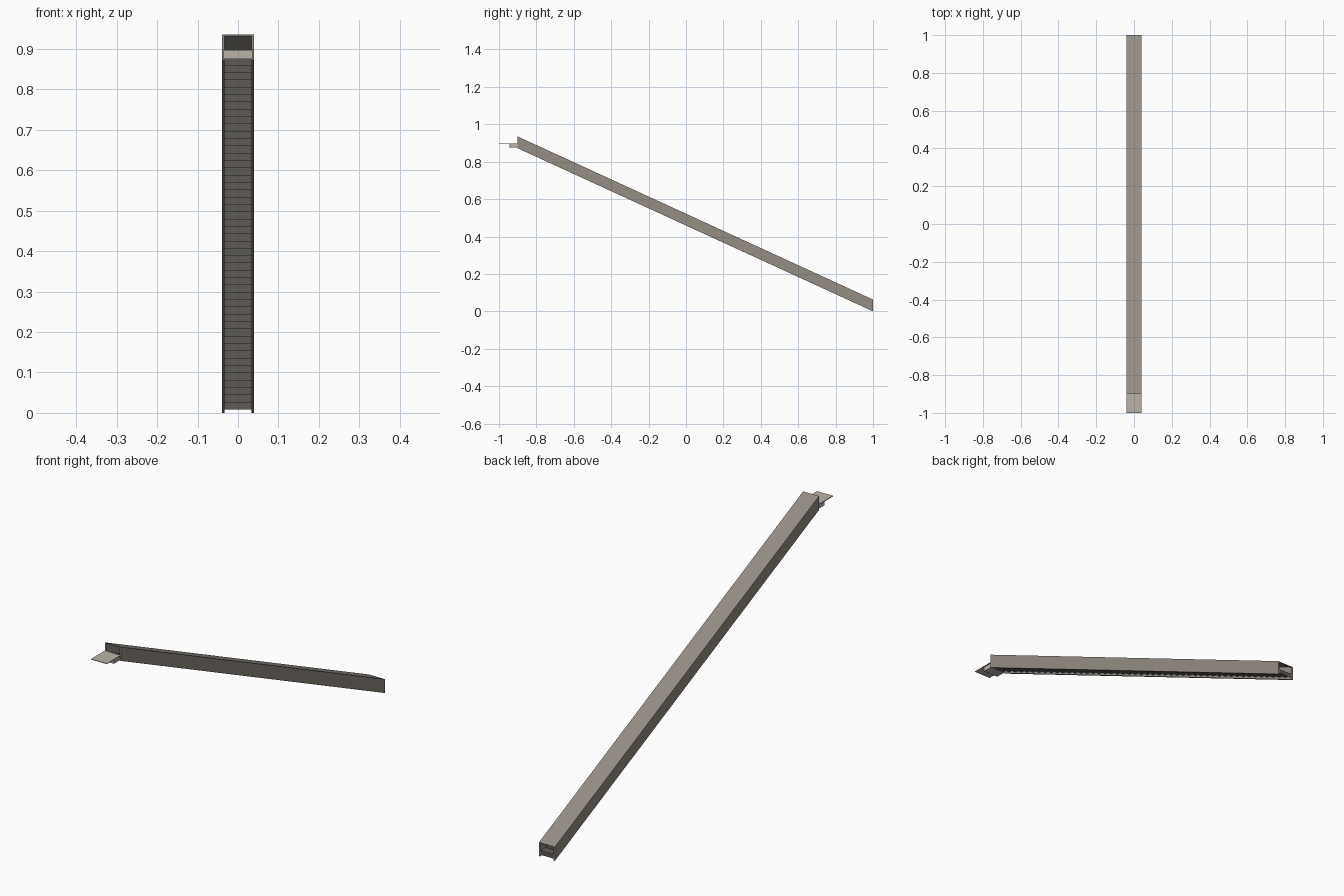
import bpy

if "Cube" in bpy.data.objects:
    bpy.data.objects.remove(bpy.data.objects["Cube"])

Y0, Y1 = -0.9, 1.0          # tunnel ends
LOW0, LOW1 = 0.872, 0.0     # underside height at each end
HEIGHT = 0.063              # vertical height of the tunnel
HALF, WALL = 0.04, 0.007    # half width, wall thickness
STEPS = 48


def material(name, rgb):
    mat = bpy.data.materials.new(name)
    mat.diffuse_color = (*rgb, 1)
    mat.use_nodes = True
    mat.node_tree.nodes["Principled BSDF"].inputs["Base Color"].default_value = mat.diffuse_color
    return mat


CASING = material("warm_grey", (0.30, 0.27, 0.235))
TREAD = material("dark_grey", (0.112, 0.105, 0.094))
PLATE = material("light_warm_grey", (0.50, 0.45, 0.39))


def make(name, verts, faces, mat):
    mesh = bpy.data.meshes.new(name)
    mesh.from_pydata(verts, [], faces)
    mesh.materials.append(mat)
    obj = bpy.data.objects.new(name, mesh)
    bpy.context.collection.objects.link(obj)
    return obj


def prism(name, profile, xa, xb, mat):
    """Extrude a (y, z) profile, listed anticlockwise seen from +x, along x."""
    n = len(profile)
    verts = [(x, y, z) for x in (xa, xb) for y, z in profile]
    faces = [tuple(reversed(range(n))), tuple(range(n, 2 * n))]
    faces += [(i, (i + 1) % n, n + (i + 1) % n, n + i) for i in range(n)]
    return make(name, verts, faces, mat)


def sloped(bottom, top):
    return [(Y0, LOW0 + bottom), (Y1, LOW1 + bottom),
            (Y1, LOW1 + top), (Y0, LOW0 + top)]


def level(ya, yb, za, zb):
    return [(ya, za), (yb, za), (yb, zb), (ya, zb)]


# Side walls and roof of the sloping tunnel
for side, xa, xb in (("left", -HALF, -HALF + WALL), ("right", HALF - WALL, HALF)):
    prism(side + "_wall", sloped(0, HEIGHT), xa, xb, CASING)
prism("roof", sloped(HEIGHT - 0.003, HEIGHT), -HALF + WALL, HALF - WALL, CASING)

# Stair treads and risers as one folded sheet
rise = (0.895 - 0.008) / (STEPS + 1)
run = (Y1 - Y0) / STEPS
path = [(Y0, 0.895)]
for i in range(STEPS):
    z = 0.895 - rise * (i + 1)
    path += [(Y0 + run * i, z), (Y0 + run * (i + 1), z)]
path.append((Y1, 0.008))
xs = (-HALF + WALL, HALF - WALL)
make("stair_steps", [(x, y, z) for y, z in path for x in xs],
     [(2 * i, 2 * i + 2, 2 * i + 3, 2 * i + 1)[::-1] for i in range(len(path) - 1)], TREAD)

# Top landing: support block and thin plate
prism("landing_block", level(-0.945, Y0, 0.875, 0.897), -HALF + 0.004, HALF - 0.004, PLATE)
prism("landing_plate", level(-1.0, Y0, 0.895, 0.898), -HALF, HALF, PLATE)
